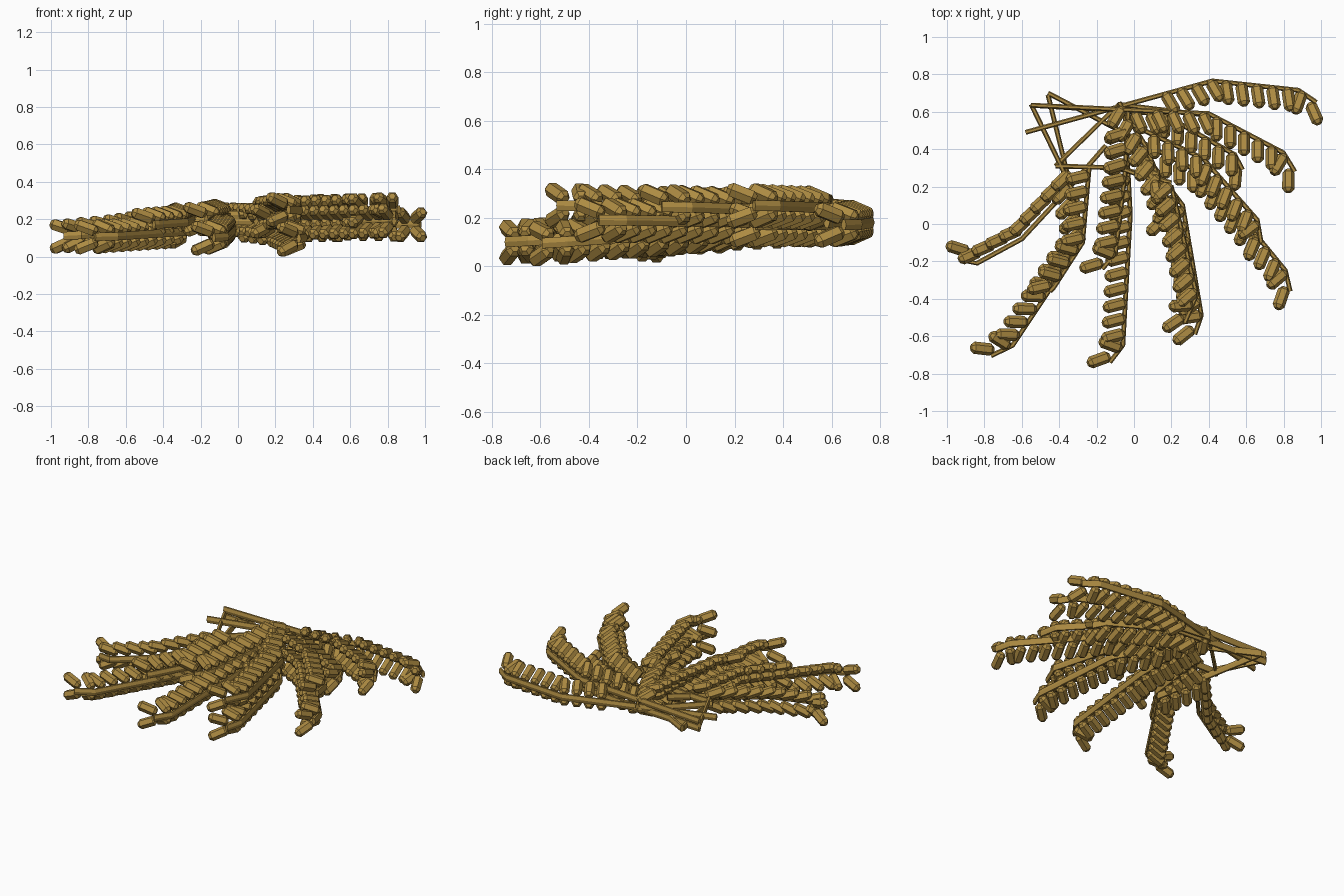
import bpy, bmesh, math
from mathutils import Vector

cube = bpy.data.objects.get("Cube")
if cube:
    bpy.data.objects.remove(cube)

GOLD = (0.42, 0.26, 0.055, 1)
straw = bpy.data.materials.new("straw_gold")
straw.use_nodes = True
straw.diffuse_color = GOLD
straw.node_tree.nodes["Principled BSDF"].inputs["Base Color"].default_value = GOLD
UP = Vector((0, 0, 1))


def finish(bm, name):
    bmesh.ops.recalc_face_normals(bm, faces=bm.faces)
    mesh = bpy.data.meshes.new(name)
    bm.to_mesh(mesh)
    bm.free()
    mesh.materials.append(straw)
    bpy.context.collection.objects.link(bpy.data.objects.new(name, mesh))


def loft(bm, rings):
    """Skin a list of vertex rings and cap both ends."""
    rings = [[bm.verts.new(p) for p in ring] for ring in rings]
    n = len(rings[0])
    for a, b in zip(rings, rings[1:]):
        for i in range(n):
            bm.faces.new((a[i], a[(i + 1) % n], b[(i + 1) % n], b[i]))
    bm.faces.new(rings[0])
    bm.faces.new(rings[-1])


def ring(center, side, up, rx, ry, n=6):
    return [center + side * rx * math.cos(2 * math.pi * i / n)
            + up * ry * math.sin(2 * math.pi * i / n) for i in range(n)]


def stem(bm, pts):
    rings = []
    for i, p in enumerate(pts):
        d = (pts[min(i + 1, len(pts) - 1)] - pts[max(i - 1, 0)]).normalized()
        side = d.cross(UP).normalized()
        rings.append(ring(p, side, UP, 0.013, 0.025))
    loft(bm, rings)


def grain(bm, center, d):
    """Six-sided kernel with bevelled ends."""
    side = d.cross(UP).normalized()
    up = side.cross(d)
    profile = ((-0.064, 0.018), (-0.046, 0.033), (0.046, 0.033), (0.064, 0.018))
    loft(bm, [ring(center + d * t, side, up, r, r) for t, r in profile])


def walk_back(pts, dist):
    """Point and heading at a distance back from the tip."""
    for a, b in zip(pts[-2::-1], pts[:0:-1]):
        seg = (b - a).length
        if dist <= seg:
            return b + (a - b) * dist / seg, (b - a).normalized()
        dist -= seg
    return None


def stalk(name, flat_pts, z_base, z_tip, count, lean=28):
    pts = [Vector((x, y, 0)) for x, y in flat_pts]
    total = (pts[-1] - pts[0]).length
    for p in pts:
        p.z = z_base + (z_tip - z_base) * (p - pts[0]).to_2d().length / total
    bm = bmesh.new()
    stem(bm, pts)
    finish(bm, name + "_stem")
    # two rows of kernels spread in a V on the right of the stem
    bm = bmesh.new()
    for k in range(count):
        spot = walk_back(pts, 0.01 + k * 0.083)
        if not spot:
            break
        p, fwd = spot
        right = fwd.cross(UP).normalized()
        a = math.radians(max(58, lean) if k == 0 else lean)
        flat = right * math.cos(a) + fwd * math.sin(a)
        offset = right * 0.055 + fwd * (0.035 if k == 0 else 0.015)
        for s in (1, -1):
            d = (flat + UP * s * 0.38).normalized()
            grain(bm, p + offset + UP * s * 0.049, d)
    finish(bm, name + "_kernels")


# base, first bend, second bend, tip
stalk("back_stalk", [(-.58, .49), (.42, .765), (.88, .715), (.975, .65)], .2, .17, 11, 15)
stalk("left_upper_stalk", [(-.55, .635), (.4, .59), (.8, .38), (.86, .28)], .22, .25, 11)
stalk("left_lower_stalk", [(-.55, .635), (.15, .59), (.54, .37), (.58, .29)], .17, .17, 9)
stalk("left_front_lower_stalk", [(-.46, .7), (.4, .25), (.81, -.25), (.835, -.36)], .17, .19, 13)
stalk("left_front_upper_stalk", [(-.05, .55), (.37, .35), (.66, .02), (.68, -.1)], .22, .245, 11)
stalk("front_left_lower_stalk", [(0, .45), (.26, .1), (.36, -.49), (.325, -.59)], .18, .095, 13)
stalk("front_left_upper_stalk", [(-.08, .3), (.2, .2), (.335, -.38), (.27, -.53)], .22, .25, 11)
stalk("middle_stalk", [(-.08, .65), (.06, .42), (.2, .08), (.18, 0)], .2, .19, 9)
stalk("front_lower_stalk", [(-.05, .62), (-.02, .05), (-.06, -.65), (-.13, -.74)], .18, .1, 16, 18)
stalk("front_upper_stalk", [(-.03, .6), (-.05, .25), (-.1, -.16), (-.17, -.24)], .22, .2, 10, 20)
stalk("front_right_lower_stalk", [(-.46, .69), (-.27, -.08), (-.65, -.65), (-.765, -.705)], .17, .105, 14, 32)
stalk("front_right_upper_stalk", [(-.24, .3), (-.275, -.1), (-.43, -.34), (-.45, -.36)], .2, .17, 9, 18)
stalk("right_stalk", [(-.15, .42), (-.35, .19), (-.6, -.08), (-.84, -.21), (-.93, -.19)], .2, .11, 10, 85)

# loose straws crossing behind the ears
for i, (z, *ends) in enumerate([(.18, (-.42, .31), (-.08, .64), (.4, .58)),
                                (.19, (-.55, .64), (-.4, .33), (-.3, .12)),
                                (.19, (-.42, .31), (-.08, .3), (.2, .22))]):
    bm = bmesh.new()
    stem(bm, [Vector((x, y, z)) for x, y in ends])
    finish(bm, f"loose_straw_{i + 1}")
